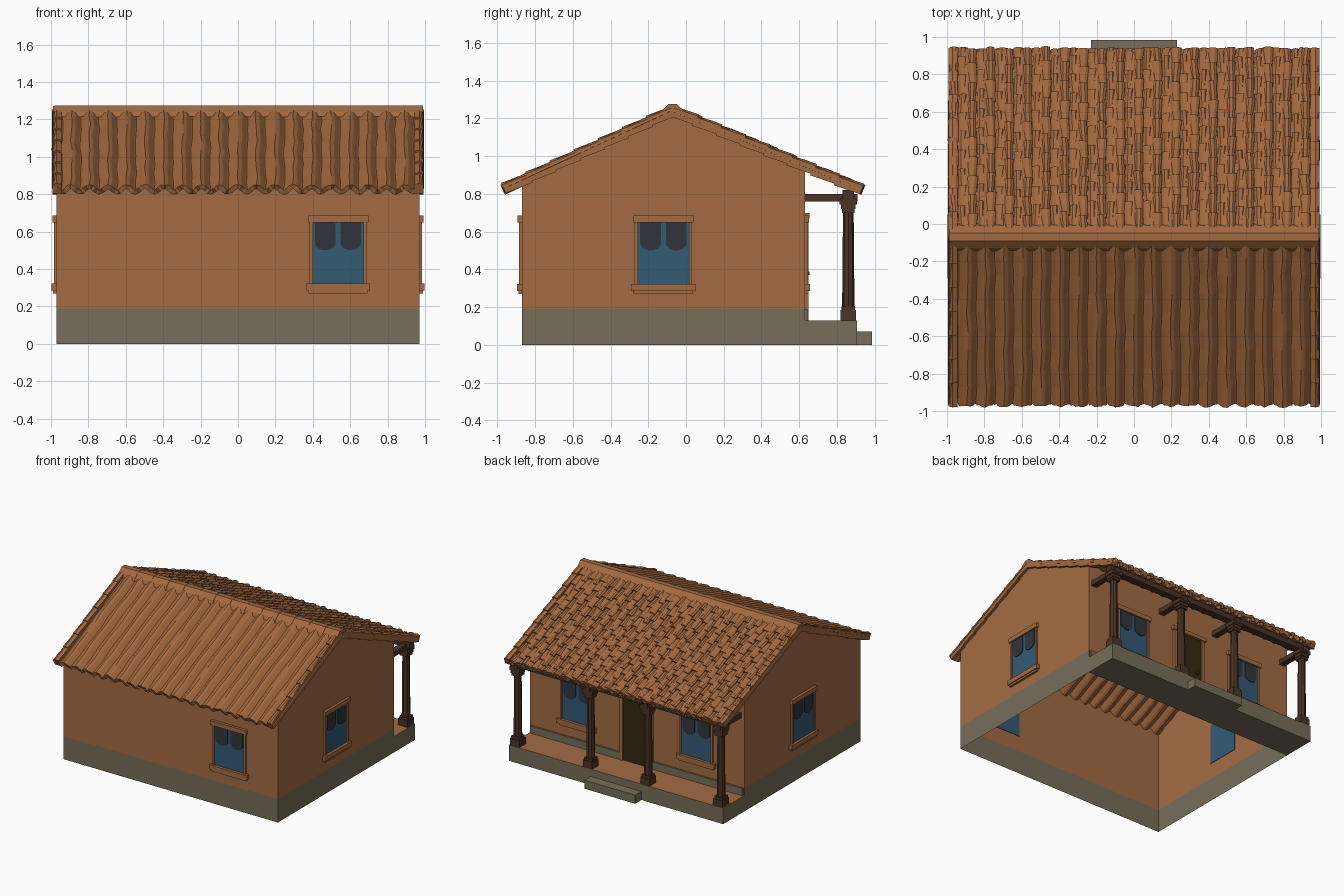
import bpy, bmesh, math, random
from mathutils import Matrix, Vector

if "Cube" in bpy.data.objects:
    bpy.data.objects.remove(bpy.data.objects["Cube"])

random.seed(4)


def material(name, rgb):
    m = bpy.data.materials.new(name)
    m.diffuse_color = (*rgb, 1)
    m.use_nodes = True
    m.node_tree.nodes["Principled BSDF"].inputs["Base Color"].default_value = m.diffuse_color
    return m


PLASTER = material("orange plaster", (0.37, 0.148, 0.055))
TILE = material("terracotta tile", (0.37, 0.142, 0.050))
STONE = material("grey stone", (0.185, 0.155, 0.100))
WOOD = material("dark wood", (0.070, 0.034, 0.019))
DOOR = material("door brown", (0.034, 0.022, 0.006))
BLUE = material("blue glass", (0.034, 0.103, 0.175))
SHADE = material("dark curtain", (0.030, 0.036, 0.045))


def finish(name, bm, *mats, rule=None, matrix=None):
    bmesh.ops.recalc_face_normals(bm, faces=bm.faces)
    if rule:
        for f in bm.faces:
            f.material_index = rule(f)
    me = bpy.data.meshes.new(name)
    bm.to_mesh(me)
    bm.free()
    ob = bpy.data.objects.new(name, me)
    for m in mats:
        me.materials.append(m)
    if matrix:
        ob.matrix_world = matrix
    bpy.context.collection.objects.link(ob)
    return ob


def add_box(bm, lo, hi):
    lo, hi = Vector(lo), Vector(hi)
    m = Matrix.Translation((lo + hi) / 2) @ Matrix.Diagonal((*(hi - lo), 1))
    bmesh.ops.create_cube(bm, size=1, matrix=m)


def boxes(name, mat, *spans, matrix=None):
    bm = bmesh.new()
    for lo, hi in spans:
        add_box(bm, lo, hi)
    return finish(name, bm, mat, matrix=matrix)


def add_prism(bm, a, b):
    """Closed solid between two matching rings of points."""
    va, vb = [bm.verts.new(p) for p in a], [bm.verts.new(p) for p in b]
    n = len(va)
    for i in range(n):
        bm.faces.new((va[i], va[(i + 1) % n], vb[(i + 1) % n], vb[i]))
    bm.faces.new(va)
    bm.faces.new(vb[::-1])


# main dimensions
W, YF, YB, YR = 0.97, -0.87, 0.63, -0.07
EAVE_F, EAVE_B = Vector((0, -0.965, 0.825)), Vector((0, 0.93, 0.82))
RIDGE = Vector((0, YR, 1.24))
ROOF_X = 0.99

# hollow walls with pointed gables, open underneath; lower band is stone
bm = bmesh.new()
outline = [(YF, 0.0), (YB, 0.0), (YB, 0.19), (YB, 0.935), (YR, 1.23), (YF, 0.865), (YF, 0.19)]
rings = [[bm.verts.new((x, y, z)) for y, z in outline] for x in (-W, W)]
for r in rings:
    bm.faces.new((r[0], r[1], r[2], r[6]))
    bm.faces.new((r[2], r[3], r[4], r[5], r[6]))
a, b = rings
for i, j in ((1, 2), (2, 3), (5, 6), (6, 0)):
    bm.faces.new((a[i], a[j], b[j], b[i]))
finish("walls", bm, PLASTER, STONE, rule=lambda f: int(f.calc_center_median().z < 0.19))

# porch slab with plastered floor, step, plinth along porch wall
bm = bmesh.new()
add_box(bm, (-W, YB, 0), (W, 0.905, 0.13))
finish("porch", bm, STONE, PLASTER, rule=lambda f: int(f.normal.z > 0.5))
boxes("porch_step", STONE, ((-0.23, 0.905, 0), (0.23, 0.985, 0.07)))
boxes("porch_plinth", STONE, *[((s - 0.41, YB, 0.13), (s + 0.41, YB + 0.015, 0.19)) for s in (-0.55, 0.55)])

# door with frame and knob
boxes("door", DOOR, ((-0.12, YB - 0.004, 0.13), (0.12, YB + 0.006, 0.67)))
boxes("door_frame", PLASTER, ((-0.145, YB, 0.13), (-0.12, YB + 0.02, 0.67)),
      ((0.12, YB, 0.13), (0.145, YB + 0.02, 0.67)), ((-0.16, YB, 0.67), (0.16, YB + 0.025, 0.70)))
boxes("door_knob", WOOD, ((-0.09, YB, 0.37), (-0.07, YB + 0.025, 0.39)))


# windows: local -y points out of the wall
def window(name, x, y, turn):
    m = Matrix.Translation((x, y, 0)) @ Matrix.Rotation(math.radians(turn), 4, 'Z')
    boxes(name + "_glass", BLUE, ((-0.14, -0.004, 0.32), (0.14, 0.004, 0.65)), matrix=m)
    boxes(name + "_frame", PLASTER,
          ((-0.172, -0.026, 0.285), (0.172, 0, 0.322)), ((-0.158, -0.018, 0.270), (0.158, 0, 0.285)),
          ((-0.162, -0.022, 0.648), (0.162, 0, 0.685)),
          ((-0.152, -0.014, 0.322), (-0.135, 0, 0.648)), ((0.135, -0.014, 0.322), (0.152, 0, 0.648)), matrix=m)
    # two round-bottomed dark curtains
    bm = bmesh.new()
    for c in (-0.068, 0.068):
        pts = [(c + 0.055, 0.648), (c - 0.055, 0.648)]
        pts += [(c - 0.055 * math.cos(t), 0.54 - 0.04 * math.sin(t)) for t in [k * math.pi / 8 for k in range(9)]]
        add_prism(bm, [(u, -0.010, z) for u, z in pts], [(u, -0.0035, z) for u, z in pts])
    finish(name + "_curtain", bm, SHADE, matrix=m)


window("front_window", 0.535, YF, 0)
window("right_window", W, -0.12, 90)
window("left_window", -W, -0.12, -90)
window("porch_window_right", 0.54, YB, 180)
window("porch_window_left", -0.54, YB, 180)

# columns: eight-sided shaft, stepped square base and capital
PY = 0.86
for i, x in enumerate((-0.92, -0.26, 0.26, 0.92)):
    bm = bmesh.new()
    bmesh.ops.create_cone(bm, cap_ends=True, segments=8, radius1=0.033, radius2=0.028, depth=0.56,
                          matrix=Matrix.Translation((x, PY, 0.46)))
    for h, z0, z1 in ((0.042, 0.13, 0.185), (0.036, 0.185, 0.205), (0.034, 0.70, 0.72),
                      (0.039, 0.72, 0.745), (0.046, 0.745, 0.775)):
        add_box(bm, (x - h, PY - h, z0), (x + h, PY + h, z1))
    finish("column_%d" % (i + 1), bm, WOOD)
    boxes("cross_beam_%d" % (i + 1), WOOD, ((x - 0.025, YB, 0.76), (x + 0.025, 0.91, 0.80)))
boxes("porch_beam", WOOD, ((-W, PY - 0.03, 0.775), (W, PY + 0.03, 0.82)))


# corrugated roof slopes
def frame(eave, ridge):
    d = ridge - eave
    n = Vector((0, -d.z, d.y)).normalized()
    return d, n if n.z > 0 else -n


def slope(name, eave, ridge, lift, waves=20, per=8, steps=9):
    d, n = frame(eave, ridge)
    cols = waves * per
    bm = bmesh.new()
    grid = []
    wob = [[random.uniform(-0.005, 0.005) for _ in range(waves + 1)] for _ in range(steps + 1)]
    for s in range(steps + 1):
        row = []
        for c in range(cols + 1):
            edge = 0 if c in (0, cols) else wob[s][c // per]
            end = random.uniform(-0.008, 0.006) if s == 0 else 0
            h = lift * math.cos(2 * math.pi * c / per)
            p = eave + d * (s / steps + end) + n * h
            row.append(bm.verts.new((-ROOF_X + 2 * ROOF_X * c / cols + edge, p.y, p.z)))
        grid.append(row)
    for s in range(steps):
        for c in range(cols):
            bm.faces.new((grid[s][c], grid[s][c + 1], grid[s + 1][c + 1], grid[s + 1][c]))
    ob = finish(name, bm, TILE)
    mod = ob.modifiers.new("thickness", 'SOLIDIFY')
    mod.thickness, mod.offset = 0.026, 0
    return ob


slope("front_roof", EAVE_F, RIDGE, 0.016)
slope("back_roof", EAVE_B, RIDGE, 0.010)

# overlapping hand-laid tiles on the back slope
d, n = frame(EAVE_B, RIDGE)
bm = bmesh.new()
COLS, ROWS = 40, 10
for c in range(COLS):
    x = -ROOF_X + 0.025 + (2 * ROOF_X - 0.05) * c / (COLS - 1)
    shift = random.uniform(0, 0.04) + 0.05 * (c % 2)
    for r in range(ROWS):
        t0 = max(0.0, r / ROWS - (shift if r else 0)) + random.uniform(-0.008, 0.006)
        t1 = min(0.99, (r + 1.1) / ROWS - shift * (r < ROWS - 1))
        up = 0.012 if c % 2 == 0 else 0.004
        w = random.uniform(0.022, 0.028)
        skew = random.uniform(-0.006, 0.006)
        ends = []
        for t, h, dx, k in ((t0, up + 0.012, skew, 1.0), (t1, up, -skew, 0.85)):
            ring = []
            for u, v in ((-w, -0.012), (-w, 0.0), (-w * 0.4, 0.010), (w * 0.4, 0.010), (w, 0.0), (w, -0.012)):
                p = EAVE_B + d * t + n * (h + v)
                ring.append((x + dx + u * k, p.y, p.z))
            ends.append(ring)
        add_prism(bm, *ends)
finish("back_tiles", bm, TILE)

# overlapping verge tiles along the four gable edges
bm = bmesh.new()
for eave, count in ((EAVE_F, 7), (EAVE_B, 8)):
    d, n = frame(eave, RIDGE)
    for side in (-1, 1):
        for r in range(count):
            ends = []
            for t, h in ((r / count, 0.012), (min(1, (r + 1.08) / count), 0.002)):
                p = eave + d * t + n * h
                ends.append([(side * x, *(p + n * v).yz) for x, v in
                             ((0.945, -0.035), (0.945, 0.018), (0.97, 0.024), (0.992, 0.014), (0.992, -0.035))])
            add_prism(bm, *ends)
finish("verge_tiles", bm, TILE)

# ridge cap of overlapping half-round tiles
bm = bmesh.new()
CAPS = 14
for i in range(CAPS):
    x0 = -ROOF_X + 2 * ROOF_X * i / CAPS
    x1 = min(ROOF_X, x0 + 2 * ROOF_X / CAPS * 1.08)
    ends = []
    for x, k in ((x0, 0.94), (x1, 1.0)):
        ends.append([(x, YR + y * k, 1.235 + z * k) for y, z in
                     ((-0.075, -0.022), (-0.06, 0.005), (-0.022, 0.04), (0.022, 0.04), (0.06, 0.005), (0.075, -0.022))])
    add_prism(bm, *ends)
finish("ridge_cap", bm, TILE)
